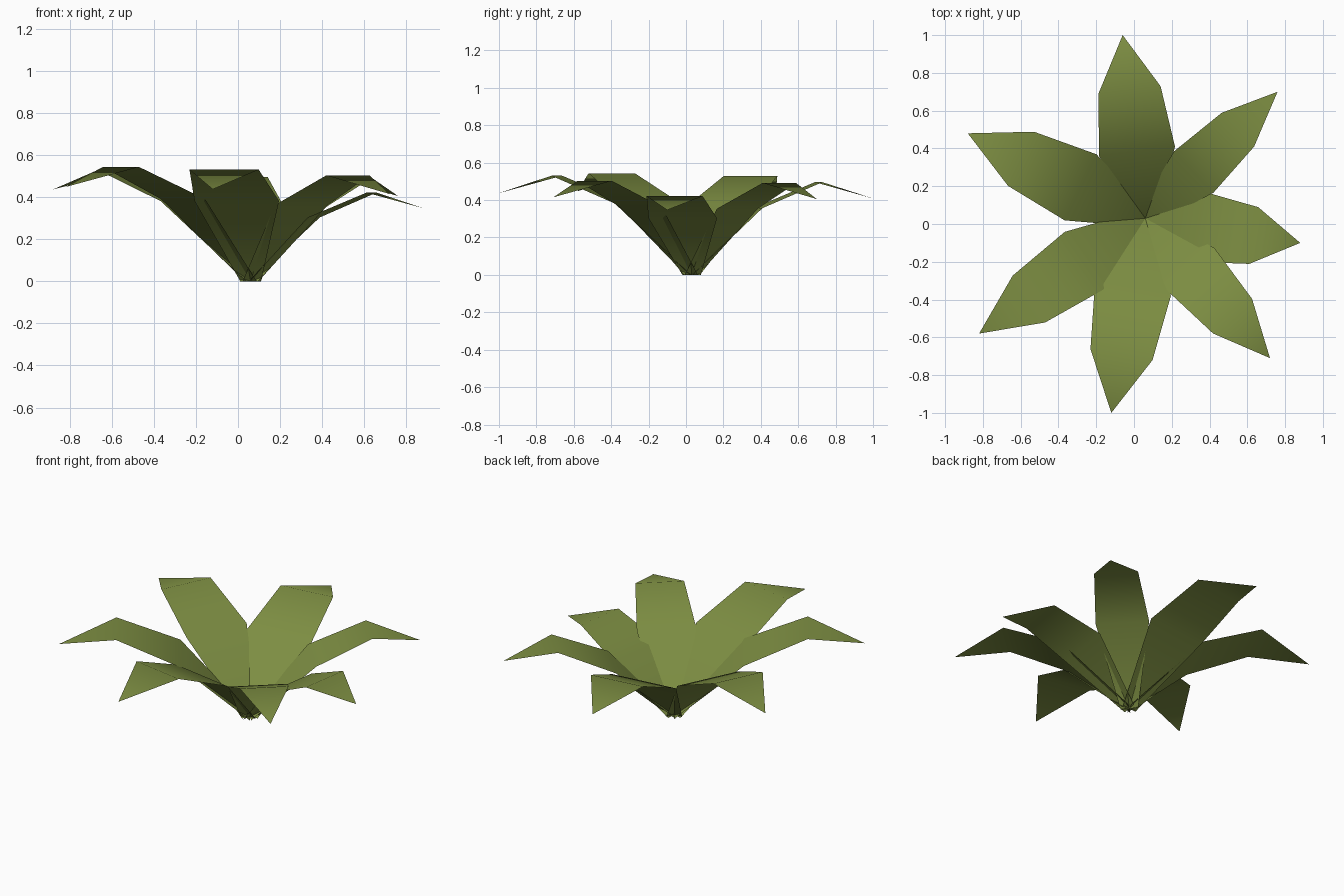
import bpy
from mathutils import Vector

cube = bpy.data.objects.get("Cube")
if cube:
    bpy.data.objects.remove(cube, do_unlink=True)

# Leaf green
green = bpy.data.materials.new("leaf_green")
green.use_nodes = True
colour = (0.205, 0.27, 0.055, 1)
green.diffuse_color = colour
bsdf = green.node_tree.nodes["Principled BSDF"]
bsdf.inputs["Base Color"].default_value = colour
bsdf.inputs["Roughness"].default_value = 0.9

ROOT = Vector((0.06, 0.03))
BASE_HALF_WIDTH = 0.05


def make_leaf(name, tip, half_width):
    """Arched leaf sheet: narrow foot, broad middle, bent shoulder, drooping point."""
    reach = Vector(tip) - ROOT
    length = reach.length
    along = reach.normalized()
    side = Vector((-along.y, along.x))
    # distance and height as fractions of length, then half width
    sections = [(0, 0, BASE_HALF_WIDTH),
                (0.365, 0.365, half_width * 1.22),
                (0.70, 0.507, half_width)]
    verts = []
    for d, h, w in sections:
        centre = ROOT + along * d * length
        for sign in (-1, 1):
            verts.append((*(centre + side * w * sign), h * length))
    verts.append((*tip, 0.418 * length))
    faces = [(0, 2, 3, 1), (2, 4, 5, 3), (4, 6, 5)]
    mesh = bpy.data.meshes.new(name)
    mesh.from_pydata(verts, [], faces)
    mesh.materials.append(green)
    for poly in mesh.polygons:
        poly.use_smooth = True
    mesh.update()
    obj = bpy.data.objects.new(name, mesh)
    bpy.context.collection.objects.link(obj)
    return obj


# Rosette of leaves: name, tip position, half width at the shoulder
for name, tip, half_width in [
    ("back_leaf", (-0.06, 1.0), 0.166),
    ("back_left_leaf", (0.76, 0.70), 0.124),
    ("left_leaf", (0.88, -0.10), 0.152),
    ("front_left_leaf", (0.72, -0.71), 0.138),
    ("front_leaf", (-0.12, -1.0), 0.167),
    ("front_right_leaf", (-0.82, -0.58), 0.151),
    ("back_right_leaf", (-0.88, 0.48), 0.159),
]:
    make_leaf(name, tip, half_width)
